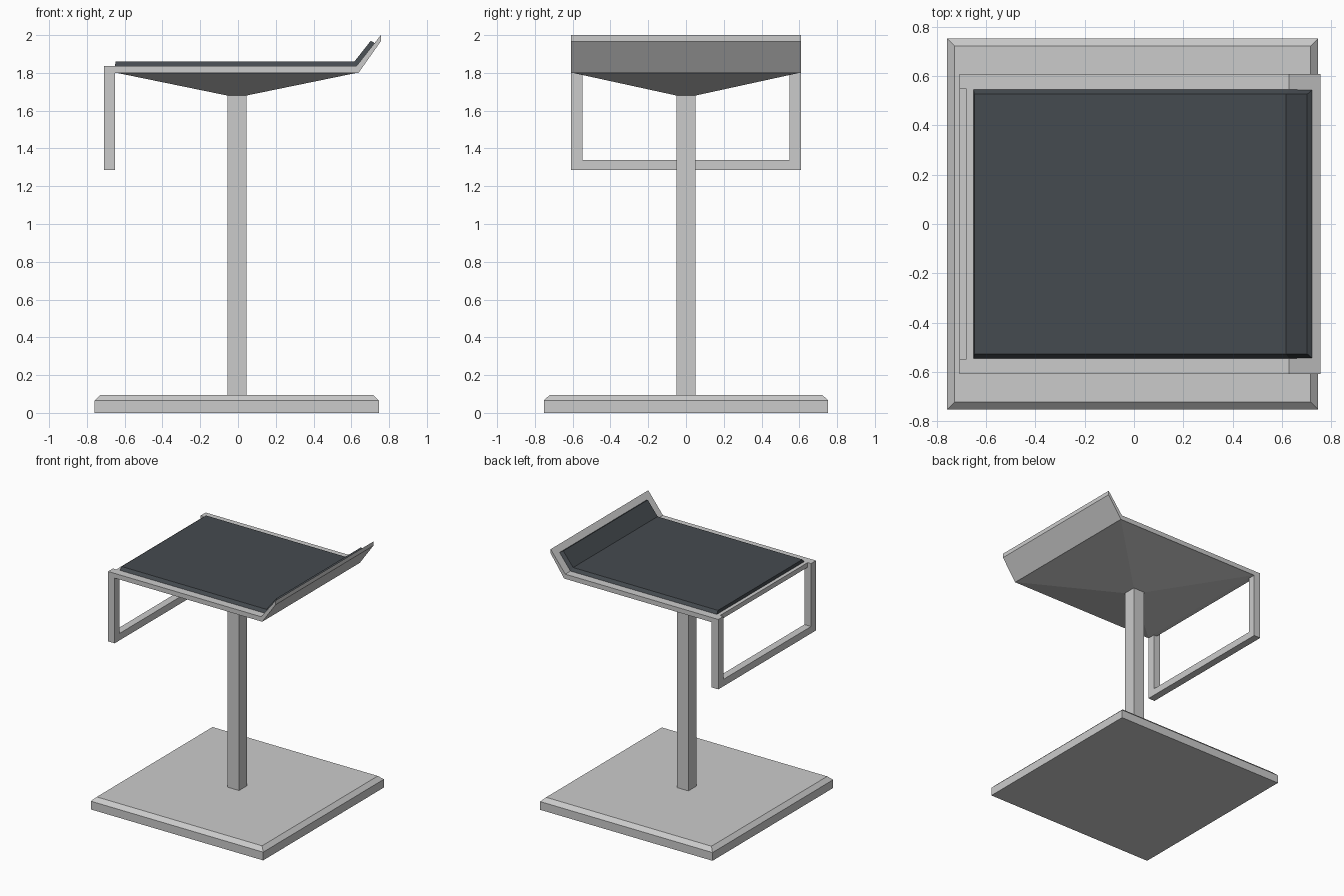
import bpy, bmesh

if "Cube" in bpy.data.objects:
    bpy.data.objects.remove(bpy.data.objects["Cube"])

CX = -0.006  # base and column centre in x


def loft(name, rings, mat=None):
    """Solid skinned through matching point rings, capped at both ends."""
    bm = bmesh.new()
    loops = [[bm.verts.new(p) for p in ring] for ring in rings]
    n = len(loops[0])
    for a, b in zip(loops, loops[1:]):
        for i in range(n):
            j = (i + 1) % n
            bm.faces.new((a[i], a[j], b[j], b[i]))
    bm.faces.new(loops[0])
    bm.faces.new(loops[-1])
    bmesh.ops.recalc_face_normals(bm, faces=bm.faces)
    me = bpy.data.meshes.new(name)
    bm.to_mesh(me)
    bm.free()
    ob = bpy.data.objects.new(name, me)
    bpy.context.collection.objects.link(ob)
    if mat:
        me.materials.append(mat)
    return ob


def rect(x0, x1, y, z):
    return [(x0, -y, z), (x1, -y, z), (x1, y, z), (x0, y, z)]


def box(name, x0, x1, y0, y1, z0, z1):
    return loft(name, [[(x0, y0, z), (x1, y0, z), (x1, y1, z), (x0, y1, z)]
                       for z in (z0, z1)])


dark = bpy.data.materials.new("dark_upholstery")
dark.diffuse_color = (0.06, 0.07, 0.08, 1)
dark.use_nodes = True
dark.node_tree.nodes["Principled BSDF"].inputs["Base Color"].default_value = dark.diffuse_color

# Floor plate with chamfered top edge
loft("base", [rect(CX - h, CX + h, h, z)
              for h, z in ((0.753, 0), (0.753, 0.065), (0.722, 0.095))])

# Square column and the flared support under the seat
box("column", CX - 0.05, CX + 0.05, -0.05, 0.05, 0.095, 1.685)
loft("seat_support", [rect(CX - 0.05, CX + 0.05, 0.05, 1.68),
                      rect(-0.651, 0.638, 0.609, 1.802)])

# Seat pan with kicked-up back lip
pan = [(-0.68, 1.80), (0.638, 1.80), (0.756, 1.967), (0.756, 2.0),
       (0.628, 1.837), (-0.68, 1.837)]
loft("seat_pan", [[(x, y, z) for x, z in pan] for y in (-0.609, 0.609)])

# Cushion: follows the pan, sides taper inward
lower = [(-0.651, 1.837), (0.628, 1.837), (0.724, 1.958)]
upper = [(-0.648, 1.861), (0.617, 1.861), (0.703, 1.970)]
bm_rows = []
for (xl, zl), (xu, zu) in zip(lower, upper):
    bm_rows.append([(xl, -0.545, zl), (xl, 0.545, zl),
                    (xu, 0.527, zu), (xu, -0.527, zu)])
loft("cushion", bm_rows, dark)

# Footrest hoop hanging from the front edge of the seat
for side, s in (("left", -1), ("right", 1)):
    ys = sorted((s * 0.547, s * 0.609))
    box("hoop_leg_" + side, -0.709, -0.651, *ys, 1.285, 1.837)
box("hoop_bar", -0.709, -0.651, -0.547, 0.547, 1.285, 1.34)
